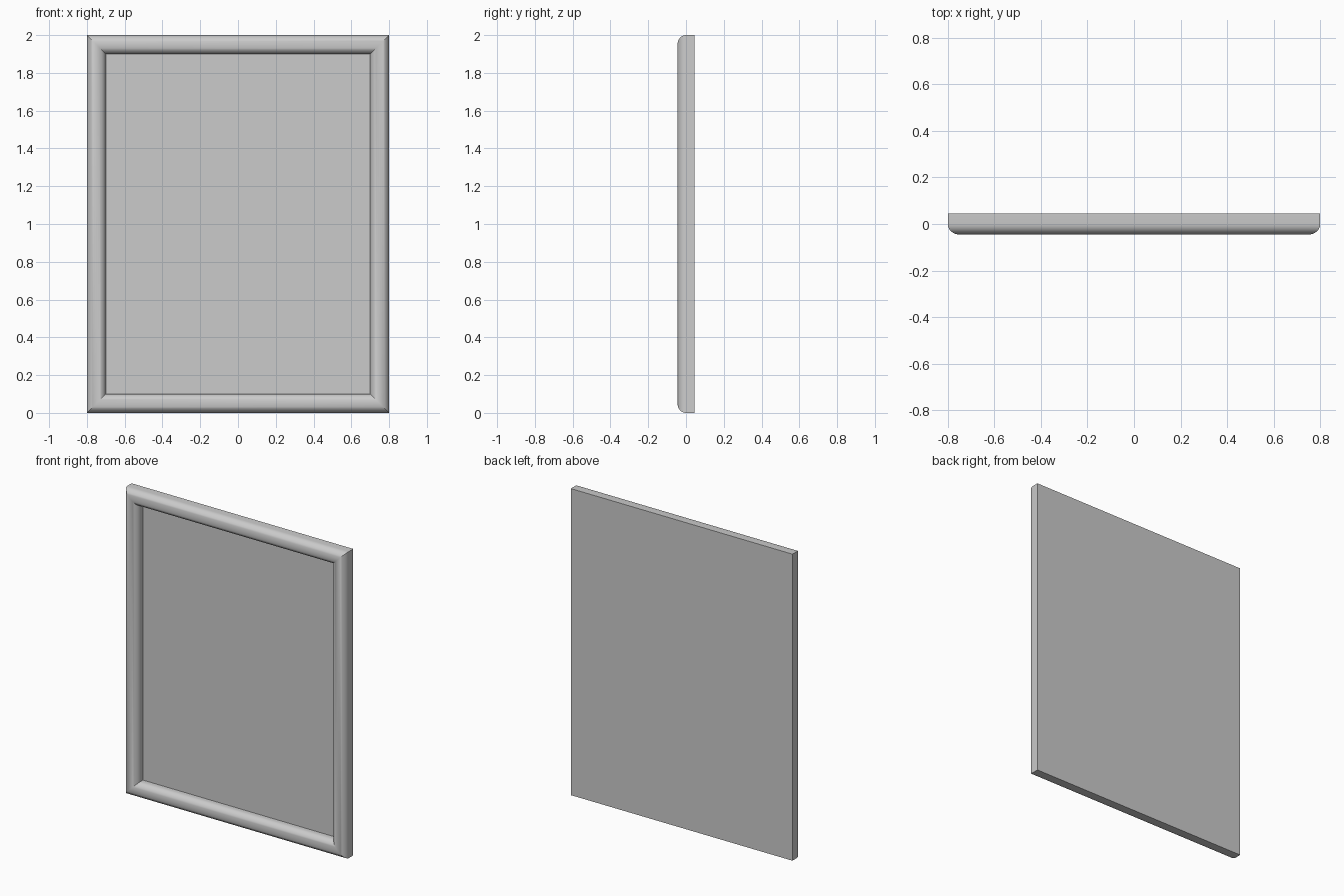
import bpy, bmesh, math

cube = bpy.data.objects.get("Cube")
if cube:
    bpy.data.objects.remove(cube, do_unlink=True)

HALF_W, HEIGHT, BACK, RAIL = 0.8, 2.0, 0.045, 0.1
PANEL_Y = 0.02

grey = bpy.data.materials.new("light grey")
grey.use_nodes = True
grey.diffuse_color = (0.6, 0.6, 0.6, 1)
grey.node_tree.nodes["Principled BSDF"].inputs["Base Color"].default_value = (0.6, 0.6, 0.6, 1)


def add_object(name, bm):
    bmesh.ops.recalc_face_normals(bm, faces=bm.faces)
    mesh = bpy.data.meshes.new(name)
    bm.to_mesh(mesh)
    bm.free()
    mesh.materials.append(grey)
    obj = bpy.data.objects.new(name, mesh)
    bpy.context.collection.objects.link(obj)
    return obj


# Rail cross-section as (inset from outer edge, y): flat sides, rounded front
STEPS = 16
profile = [(0, BACK)]
for i in range(STEPS + 1):
    a = math.pi * i / STEPS
    profile.append((RAIL / 2 * (1 - math.cos(a)), -BACK * math.sin(a)))
profile.append((RAIL, BACK))

# Mitred frame: one profile ring per corner, bridged around
bm = bmesh.new()
rings = []
for sx, sz in ((-1, -1), (1, -1), (1, 1), (-1, 1)):
    rings.append([bm.verts.new((sx * (HALF_W - d), y,
                                HEIGHT / 2 + sz * (HEIGHT / 2 - d)))
                  for d, y in profile])
n = len(profile)
for k in range(4):
    a, b = rings[k], rings[(k + 1) % 4]
    for i in range(n):
        j = (i + 1) % n
        bm.faces.new((a[i], a[j], b[j], b[i]))
frame = add_object("frame", bm)
bpy.ops.object.select_all(action='DESELECT')
frame.select_set(True)
bpy.context.view_layer.objects.active = frame
bpy.ops.object.shade_smooth_by_angle(angle=math.radians(30))

# Recessed panel filling the opening, flush with the back
bm = bmesh.new()
bmesh.ops.create_cube(bm, size=1)
for v in bm.verts:
    v.co.x *= 2 * (HALF_W - RAIL)
    v.co.y = PANEL_Y if v.co.y < 0 else BACK
    v.co.z = HEIGHT / 2 + v.co.z * (HEIGHT - 2 * RAIL)
add_object("panel", bm)
